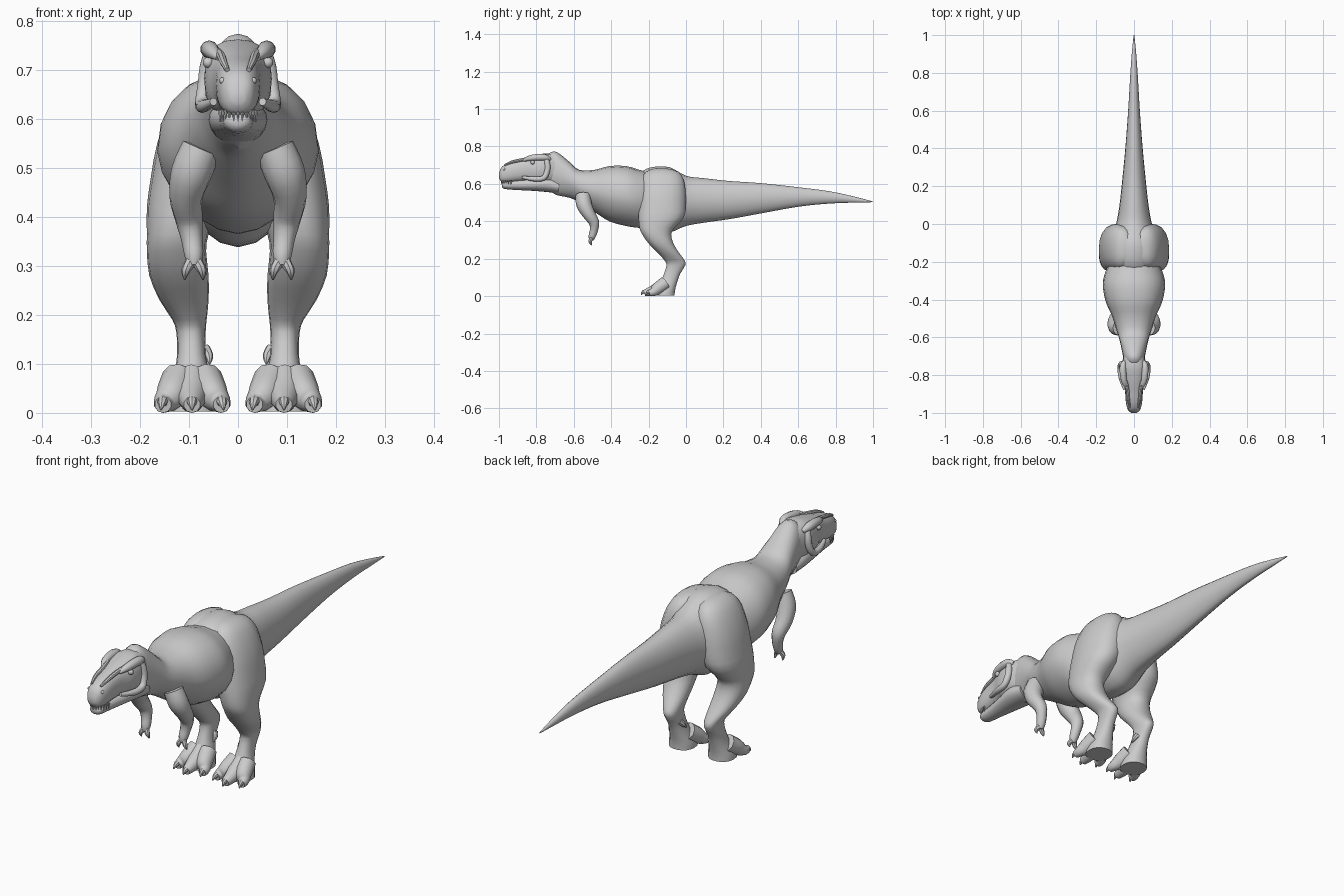
import bpy, bmesh, math
from mathutils import Vector


def smooth_rows(rows, sub=3):
    """Catmull-Rom interpolation of rows of numbers."""
    out = []
    for i in range(len(rows) - 1):
        a, b, c, d = (rows[max(0, min(len(rows) - 1, i + k))] for k in (-1, 0, 1, 2))
        for s in range(sub):
            t = s / sub
            out.append([0.5 * (2 * q + (r - p) * t + (2 * p - 5 * q + 4 * r - w) * t * t
                               + (3 * q - p - 3 * r + w) * t ** 3) for p, q, r, w in zip(a, b, c, d)])
    return out + [list(rows[-1])]


def oval(n, top=2.0, bottom=2.0):
    """Unit superellipse with separate upper and lower fullness."""
    pts = []
    for i in range(n):
        a = 2 * math.pi * i / n
        c, s = math.cos(a), math.sin(a)
        e = 2 / (top if s >= 0 else bottom)
        pts.append((math.copysign(abs(c) ** e, c), math.copysign(abs(s) ** e, s)))
    return pts


def skin(name, rings, mirror=False):
    """Bridge rings of points into a closed mesh, kept above the floor."""
    bm = bmesh.new()
    loops = [[bm.verts.new((x, y, max(z, 0))) for x, y, z in r] for r in rings]
    n = len(loops[0])
    for a, b in zip(loops, loops[1:]):
        for i in range(n):
            bm.faces.new((a[i], a[(i + 1) % n], b[(i + 1) % n], b[i]))
    bm.faces.new(loops[0])
    bm.faces.new(loops[-1])
    bmesh.ops.recalc_face_normals(bm, faces=bm.faces)
    me = bpy.data.meshes.new(name)
    bm.to_mesh(me)
    bm.free()
    ob = bpy.data.objects.new(name, me)
    bpy.context.collection.objects.link(ob)
    if mirror:
        ob.modifiers.new("mirror", 'MIRROR')
    return ob


def body(name, rows, top=2.0, bottom=2.0, n=20):
    """Loft along y; rows are (y, z low, z high, half width)."""
    shape = oval(n, top, bottom)
    return skin(name, [[(w * u, y, (lo + hi) / 2 + (hi - lo) / 2 * v) for u, v in shape]
                       for y, lo, hi, w in smooth_rows(rows)])


def tube(name, rows, n=10, sub=3):
    """Mirrored tapered tube; rows are (x, y, z, radius)."""
    rows = smooth_rows(rows, sub)
    rings = []
    for i, (x, y, z, r) in enumerate(rows):
        d = Vector(rows[min(i + 1, len(rows) - 1)][:3]) - Vector(rows[max(i - 1, 0)][:3])
        u = d.cross(Vector((1, 0, 0))).normalized()
        v = d.cross(u).normalized()
        rings.append([Vector((x, y, z)) + r * (p * u + q * v) for p, q in oval(n)])
    return skin(name, rings, True)


# neck and rib cage
body("neck_and_torso", [
    (-.76, .59, .735, .045), (-.73, .565, .765, .053), (-.69, .54, .77, .06),
    (-.62, .525, .715, .075), (-.57, .50, .675, .09), (-.49, .45, .675, .115),
    (-.41, .40, .695, .15), (-.32, .375, .695, .165), (-.25, .365, .675, .15),
    (-.19, .37, .66, .12)], 2.2, 1.75)

# pelvis and tail
body("pelvis_and_tail", [
    (-.245, .37, .66, .12), (-.19, .345, .688, .135), (-.09, .34, .69, .125),
    (0, .375, .643, .095), (.1, .393, .63, .077), (.235, .412, .615, .062),
    (.4, .442, .604, .046), (.6, .478, .582, .031), (.77, .495, .56, .021),
    (.9, .5, .532, .012), (1.0, .502, .506, .002)], 2.0, 1.85)

# legs: rows are (z, y front, y back, x inner, x outer)
leg_rows = [
    (.682, -.17, -.10, .02, .07), (.665, -.215, -.04, .01, .105), (.62, -.24, -.01, 0, .138),
    (.55, -.25, 0, 0, .165), (.48, -.255, 0, .01, .178), (.42, -.255, -.01, .04, .186),
    (.365, -.25, -.06, .06, .186), (.33, -.235, -.078, .065, .186), (.28, -.2, -.066, .06, .181),
    (.23, -.15, -.035, .06, .16), (.19, -.115, -.006, .064, .134), (.165, -.105, -.003, .066, .126),
    (.12, -.118, -.03, .066, .124), (.07, -.14, -.048, .055, .132), (.03, -.165, -.058, .042, .145),
    (.003, -.17, -.06, .04, .148)]
leg_shape = oval(18, 2.2, 2.4)
skin("legs", [[((a + b) / 2 + (b - a) / 2 * u, (f + k) / 2 + (k - f) / 2 * v, z) for u, v in leg_shape]
              for z, f, k, a, b in smooth_rows(leg_rows, 2)], True)

# toes with claws
for label, x0, x1, tip in (("inner", .068, .037, -.215), ("middle", .095, .094, -.24), ("outer", .12, .15, -.215)):
    dx = (x1 - x0) * .25
    tube(label + "_toes", [(x0, -.11, .07, .036), (x0 + dx * 2, -.155, .038, .033),
                           (x1, tip + .04, .022, .023), (x1 + dx * .4, tip + .018, .017, .017)])
    tube(label + "_toe_claws", [(x1, tip + .04, .026, .013), (x1 + dx * .6, tip + .012, .022, .01),
                                (x1 + dx, tip, .006, .002)], 8)
tube("dew_claws", [(.07, -.06, .13, .014), (.06, -.07, .115, .01), (.058, -.085, .1, .002)], 8)

# arms and two-fingered hands
tube("arms", [(.075, -.55, .54, .04), (.095, -.545, .49, .042), (.106, -.52, .44, .034),
              (.1, -.492, .395, .028), (.094, -.492, .355, .022), (.09, -.502, .32, .019),
              (.09, -.507, .3, .012)], 12)
for label, x in (("inner", .073), ("outer", .107)):
    tube(label + "_fingers", [(.09, -.5, .325, .013), ((x + .09) / 2, -.508, .305, .011),
                              (x, -.512, .29, .009), (x + (x - .09) * .1, -.505, .272, .002)], 8)

# skull
body("skull", [
    (-1.0, .632, .655, .014), (-.985, .61, .69, .032), (-.945, .607, .714, .043),
    (-.89, .612, .73, .047), (-.85, .612, .742, .053), (-.81, .605, .752, .065),
    (-.76, .60, .762, .069), (-.72, .60, .76, .06), (-.68, .62, .75, .05)], 2.5, 2.5)

# lower jaw
body("lower_jaw", [
    (-.985, .587, .602, .012), (-.97, .573, .614, .028), (-.9, .567, .622, .036),
    (-.82, .563, .63, .05), (-.75, .557, .64, .06), (-.68, .55, .62, .055)], 2.2, 2.0)

# brow ridges, cheek frills and snout ridges
tube("brow_ridges", [(.04, -.87, .725, .006), (.052, -.835, .737, .015),
                     (.058, -.79, .742, .018), (.058, -.75, .74, .017), (.05, -.725, .73, .008)])
tube("cheek_frills", [(.056, -.75, .74, .012), (.064, -.741, .705, .015), (.068, -.742, .67, .015),
                      (.074, -.76, .632, .014), (.07, -.81, .626, .013), (.05, -.875, .635, .008)])
tube("snout_ridges", [(.022, -.97, .7, .005), (.03, -.93, .717, .008),
                      (.034, -.88, .728, .009), (.042, -.83, .738, .008)], 8)


# eyes and nostrils
def ball(name, x, y, z, r):
    for side in (-1, 1):
        bpy.ops.mesh.primitive_uv_sphere_add(segments=12, ring_count=8, radius=r, location=(x * side, y, z))
        bpy.context.object.name = name


ball("eye", .061, -.82, .715, .011)
ball("nostril", .031, -.972, .678, .007)

# upper teeth around the muzzle
for i in range(13):
    a = math.radians(-84 + 14 * i)
    bpy.ops.mesh.primitive_cone_add(vertices=6, radius1=.0045, radius2=.0005, depth=.024,
                                    location=(.037 * math.sin(a), -.93 - .056 * math.cos(a), .606),
                                    rotation=(math.pi, 0, 0))
    bpy.context.object.name = "tooth"

# smooth shading with crisp edges
bpy.ops.object.select_all(action='SELECT')
bpy.ops.object.shade_smooth_by_angle(angle=math.radians(40))
